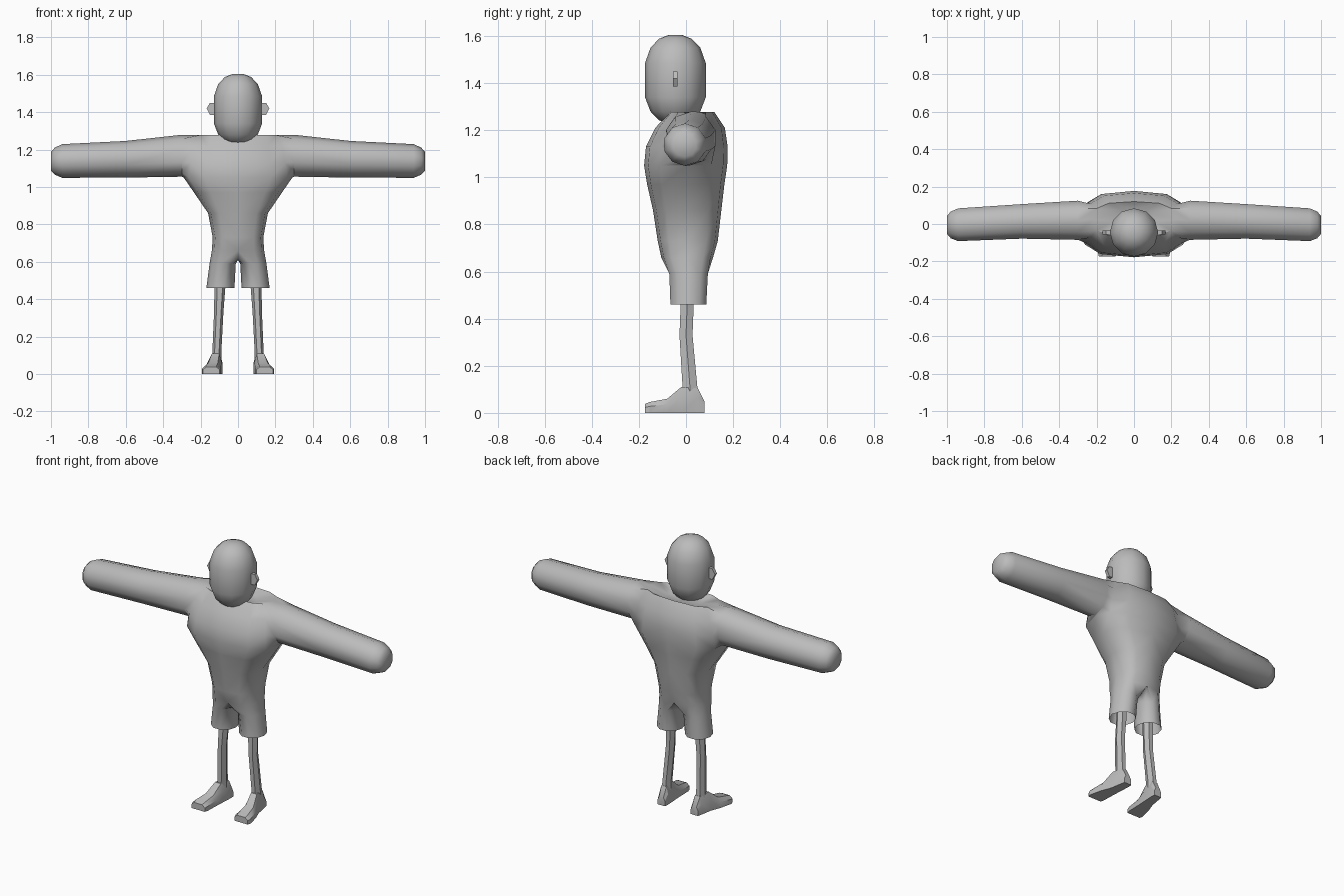
import bpy
import bmesh
from math import sin, cos, radians, copysign

if "Cube" in bpy.data.objects:
    bpy.data.objects.remove(bpy.data.objects["Cube"], do_unlink=True)

grey = bpy.data.materials.new("plain grey")
grey.use_nodes = True
grey.diffuse_color = (0.5, 0.5, 0.5, 1)
grey.node_tree.nodes["Principled BSDF"].inputs["Base Color"].default_value = (0.5, 0.5, 0.5, 1)


def ring(bm, points):
    return [bm.verts.new(p) for p in points]


def bridge(bm, a, b, closed=True):
    """Join two rings of equal length with quads."""
    for i in range(len(a) if closed else len(a) - 1):
        j = (i + 1) % len(a)
        bm.faces.new((a[i], a[j], b[j], b[i]))


def loft(bm, rings, caps=True):
    loops = [ring(bm, r) for r in rings]
    for a, b in zip(loops, loops[1:]):
        bridge(bm, a, b)
    if caps:
        bm.faces.new(loops[0])
        bm.faces.new(loops[-1])


def finish(name, bm, angle, mirror=True):
    bmesh.ops.recalc_face_normals(bm, faces=bm.faces[:])
    mesh = bpy.data.meshes.new(name)
    bm.to_mesh(mesh)
    bm.free()
    mesh.materials.append(grey)
    ob = bpy.data.objects.new(name, mesh)
    bpy.context.collection.objects.link(ob)
    if mirror:
        mod = ob.modifiers.new("mirror", 'MIRROR')
        mod.use_clip = True
    bpy.ops.object.select_all(action='DESELECT')
    ob.select_set(True)
    bpy.context.view_layer.objects.active = ob
    bpy.ops.object.shade_smooth_by_angle(angle=radians(angle))
    return ob


def ellipse(n, cx, cy, rx, ry, z, start=0):
    return [(cx + rx * cos(radians(start + k * 360 / n)),
             cy + ry * sin(radians(start + k * 360 / n)), z) for k in range(n)]


def boxy(v):
    return copysign(abs(v) ** 0.7, v) if abs(v) > 1e-6 else 0


# Torso: half rings from the front centre to the back centre (z, width, front, back)
bm = bmesh.new()
levels = [(0.66, 0.14, -0.105, 0.115), (0.73, 0.135, -0.12, 0.135),
          (0.86, 0.16, -0.14, 0.15), (0.97, 0.235, -0.165, 0.163),
          (1.05, 0.29, -0.178, 0.175), (1.13, 0.28, -0.17, 0.177),
          (1.21, 0.26, -0.13, 0.165), (1.278, 0.22, -0.07, 0.12),
          (1.25, 0.11, -0.05, 0.08)]
rows = []
for z, w, front, back in levels:
    mid, depth = (front + back) / 2, (back - front) / 2
    rows.append(ring(bm, [(w * boxy(cos(radians(a))), mid + depth * boxy(sin(radians(a))), z)
                          for a in range(-90, 91, 30)]))
for r, (a, b) in enumerate(zip(rows, rows[1:])):
    for i in range(6):
        if not (4 <= r <= 6 and i in (2, 3)):      # leave the arm hole open
            bm.faces.new((a[i], a[i + 1], b[i + 1], b[i]))
bm.faces.new(rows[-1])

# Arms grow from the arm hole (x, y, y radius, z, z radius)
low, mid_a, mid_b, top = rows[4:8]
loop = [low[3], low[4], mid_a[4], mid_b[4], top[4], top[3], top[2], mid_b[2], mid_a[2], low[2]]
for x, y, ry, z, rz in [(0.30, 0.02, 0.11, 1.167, 0.112), (0.60, 0.014, 0.097, 1.148, 0.098),
                        (0.94, -0.004, 0.092, 1.139, 0.09), (0.98, -0.005, 0.075, 1.138, 0.072),
                        (1.0, -0.005, 0.05, 1.137, 0.05)]:
    nxt = ring(bm, [(x, y + ry * sin(radians(k * 36)), z - rz * cos(radians(k * 36)))
                    for k in range(10)])
    bridge(bm, loop, nxt)
    loop = nxt
bm.faces.new(loop)

# Shorts grow from the hips, split by a crotch line
loop = rows[0] + ring(bm, [(0, 0.06, 0.63), (0, 0.0, 0.61), (0, -0.06, 0.61)])
for args in [(0.082, 0.011, 0.07, 0.086, 0.59), (0.094, 0.01, 0.075, 0.08, 0.46)]:
    nxt = ring(bm, ellipse(10, *args, start=-108))
    bridge(bm, loop, nxt)
    loop = nxt
finish("body", bm, 50)

# Lower legs: six-sided tubes
bm = bmesh.new()
loft(bm, [ellipse(6, *a) for a in [(0.095, 0.005, 0.029, 0.032, 0.56), (0.097, 0.005, 0.029, 0.032, 0.46),
                                   (0.103, 0.0, 0.025, 0.032, 0.33), (0.113, 0.016, 0.024, 0.036, 0.12),
                                   (0.114, 0.018, 0.026, 0.04, 0.07)]])
finish("lower_legs", bm, 30)

# Feet: sections from heel to toe (y, x, half width, height)
bm = bmesh.new()
loft(bm, [[(x - w, y, 0), (x - w, y, 0.6 * h), (x - w * 0.6, y, h),
           (x + w * 0.6, y, h), (x + w, y, 0.6 * h), (x + w, y, 0)]
          for y, x, w, h in [(0.078, 0.11, 0.024, 0.05), (0.05, 0.112, 0.028, 0.105),
                             (-0.02, 0.12, 0.032, 0.11), (-0.08, 0.133, 0.042, 0.06),
                             (-0.155, 0.143, 0.05, 0.046), (-0.175, 0.143, 0.044, 0.038)]])
finish("feet", bm, 30)

# Head: twelve-sided capsule (z, radius)
bm = bmesh.new()
loft(bm, [ellipse(12, 0, -0.045, r, r, z) for z, r in
          [(1.227, 0.03), (1.243, 0.07), (1.28, 0.106), (1.34, 0.129), (1.485, 0.129),
           (1.55, 0.106), (1.588, 0.07), (1.604, 0.03)]])
finish("head", bm, 50, mirror=False)

# Ears: thin five-sided plates
bm = bmesh.new()
outline = [(0.11, 1.385), (0.15, 1.385), (0.168, 1.42), (0.15, 1.45), (0.11, 1.45)]
loft(bm, [[(x, y, z) for x, z in outline] for y in (-0.055, -0.036)])
finish("ears", bm, 30)
